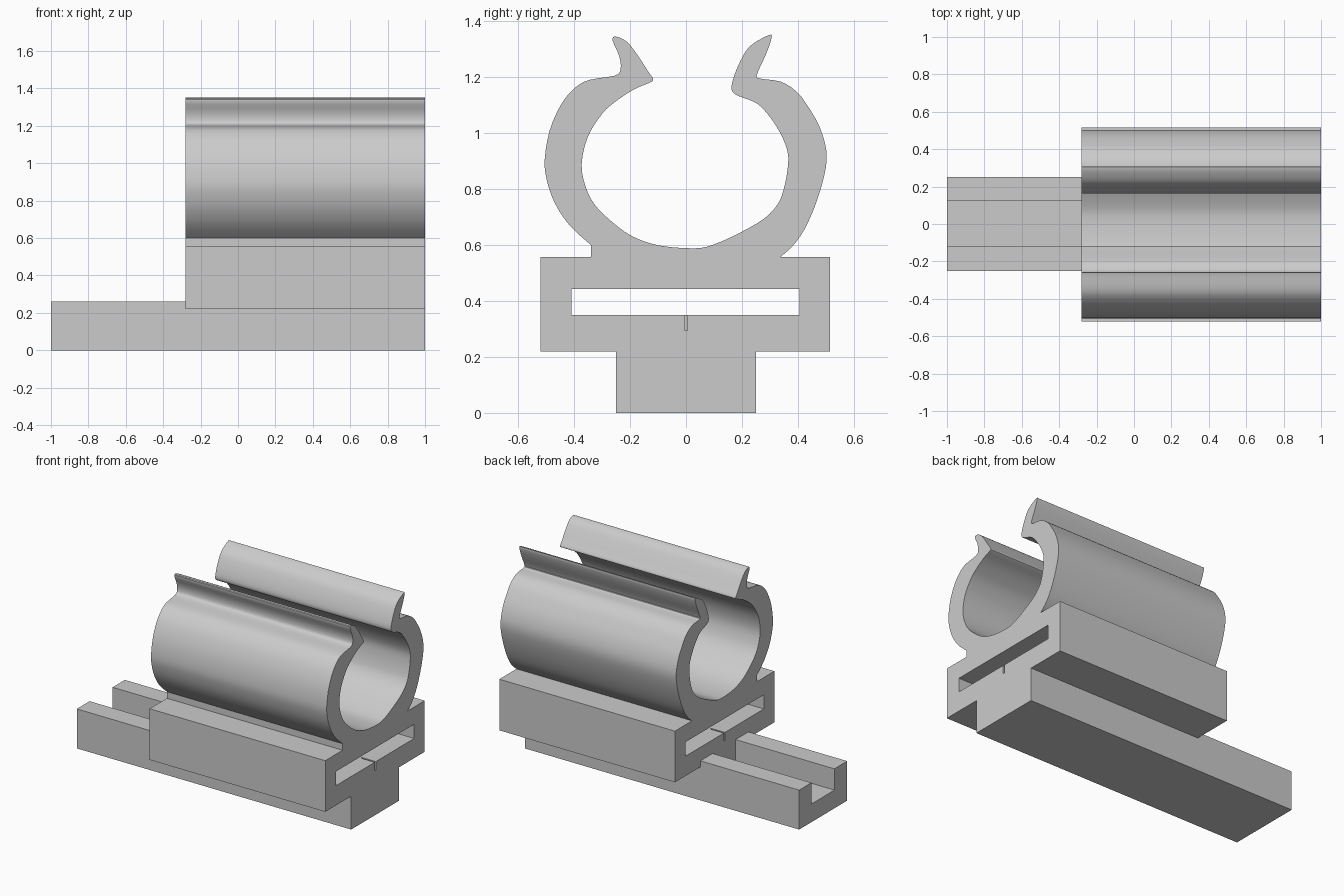
import bpy
import bmesh
from mathutils import Vector

default_cube = bpy.data.objects.get("Cube")
if default_cube:
    bpy.data.objects.remove(default_cube, do_unlink=True)

BACK_END, FRONT_END, RAIL_END = -0.28, 1.0, -1.0

# One plain grey plastic for the whole mount
grey = bpy.data.materials.new("plain grey")
grey.use_nodes = True
colour = (0.6, 0.6, 0.6, 1.0)
grey.diffuse_color = colour
grey.node_tree.nodes["Principled BSDF"].inputs["Base Color"].default_value = colour


def extrude_profile(name, outline, x_start, x_end):
    """Extrude a closed (y, z) outline along x."""
    bm = bmesh.new()
    face = bm.faces.new([bm.verts.new((x_start, y, z)) for y, z in outline])
    result = bmesh.ops.extrude_face_region(bm, geom=[face])
    moved = [v for v in result["geom"] if isinstance(v, bmesh.types.BMVert)]
    bmesh.ops.translate(bm, verts=moved, vec=(x_end - x_start, 0, 0))
    bmesh.ops.recalc_face_normals(bm, faces=bm.faces)
    mesh = bpy.data.meshes.new(name)
    bm.to_mesh(mesh)
    bm.free()
    mesh.materials.append(grey)
    obj = bpy.data.objects.new(name, mesh)
    bpy.context.collection.objects.link(obj)
    return obj


def box(name, x_range, y_range, z_range):
    (y0, y1), (z0, z1) = y_range, z_range
    outline = [(y0, z0), (y1, z0), (y1, z1), (y0, z1)]
    return extrude_profile(name, outline, *x_range)


def select_only(obj):
    bpy.ops.object.select_all(action="DESELECT")
    obj.select_set(True)
    bpy.context.view_layer.objects.active = obj


def combine(target, other, operation):
    """Apply a boolean and discard the helper object."""
    modifier = target.modifiers.new(operation.title(), "BOOLEAN")
    modifier.operation = operation
    modifier.solver = "EXACT"
    modifier.object = other
    select_only(target)
    bpy.ops.object.modifier_apply(modifier=modifier.name)
    bpy.data.objects.remove(other, do_unlink=True)


def smooth_path(points, steps=3):
    """Round a path of points with a Catmull-Rom spline."""
    pts = [Vector(p) for p in points]
    pts = [pts[0]] + pts + [pts[-1]]
    path = []
    for a, b, c, d in zip(pts, pts[1:], pts[2:], pts[3:]):
        for i in range(steps):
            t = i / steps
            path.append(0.5 * (2 * b + (c - a) * t
                               + (2 * a - 5 * b + 4 * c - d) * t ** 2
                               + (3 * b - a - 3 * c + d) * t ** 3))
    return path + [pts[-1]]


# Mount body: wide block joined to a long rail underneath
body = box("mount_body", (BACK_END, FRONT_END), (-0.52, 0.515), (0.22, 0.557))
rail = box("rail", (RAIL_END, FRONT_END), (-0.25, 0.25), (0, 0.26))
combine(body, rail, "UNION")

# Open channel along the exposed rail
channel = box("channel_cutter", (RAIL_END - 0.1, BACK_END), (-0.117, 0.123), (0.12, 0.3))
combine(body, channel, "DIFFERENCE")

# Strap slot through the block
slot = box("slot_cutter", (BACK_END - 0.1, FRONT_END + 0.1), (-0.41, 0.405), (0.35, 0.443))
combine(body, slot, "DIFFERENCE")

# Short slit in the slot floor at each end
for end in (BACK_END, FRONT_END):
    slit = box("slit_cutter", (end - 0.1, end + 0.1), (-0.005, 0.006), (0.295, 0.4))
    combine(body, slit, "DIFFERENCE")

# Spring clip: two curved jaws with flared lips around an oval bore
left_foot = [(-0.34, 0.557)]
near_jaw = [(-0.34, 0.6), (-0.416, 0.67), (-0.47, 0.752), (-0.498, 0.834),
            (-0.505, 0.905), (-0.487, 1.01), (-0.445, 1.105), (-0.395, 1.163),
            (-0.345, 1.19), (-0.255, 1.205)]
near_lip = [(-0.234, 1.227), (-0.238, 1.273), (-0.262, 1.33), (-0.252, 1.345),
            (-0.212, 1.327), (-0.177, 1.284), (-0.137, 1.223), (-0.117, 1.192),
            (-0.13, 1.18)]
bore = [(-0.188, 1.155), (-0.255, 1.11), (-0.302, 1.066), (-0.352, 0.984),
        (-0.373, 0.887), (-0.359, 0.809), (-0.327, 0.745), (-0.266, 0.684),
        (-0.19, 0.63), (-0.095, 0.598), (0.03, 0.588), (0.1, 0.602),
        (0.195, 0.645), (0.28, 0.695), (0.327, 0.745), (0.348, 0.795),
        (0.363, 0.87), (0.363, 0.934), (0.334, 1.005), (0.29, 1.07),
        (0.248, 1.109)]
far_lip = [(0.184, 1.134), (0.163, 1.155), (0.17, 1.198), (0.195, 1.259),
           (0.23, 1.312), (0.298, 1.351), (0.305, 1.337), (0.287, 1.284),
           (0.255, 1.213), (0.263, 1.195)]
far_jaw = [(0.338, 1.184), (0.395, 1.148), (0.434, 1.098), (0.477, 1.023),
           (0.502, 0.934), (0.495, 0.852), (0.463, 0.745), (0.423, 0.655),
           (0.38, 0.595), (0.337, 0.557)]
outline = left_foot + smooth_path(near_jaw + near_lip + bore + far_lip + far_jaw)
clip = extrude_profile("spring_clip", outline, BACK_END, FRONT_END)

# Smooth the curved walls, keep the edges crisp
for part in (body, clip):
    select_only(part)
    bpy.ops.object.shade_smooth_by_angle(angle=0.6)
